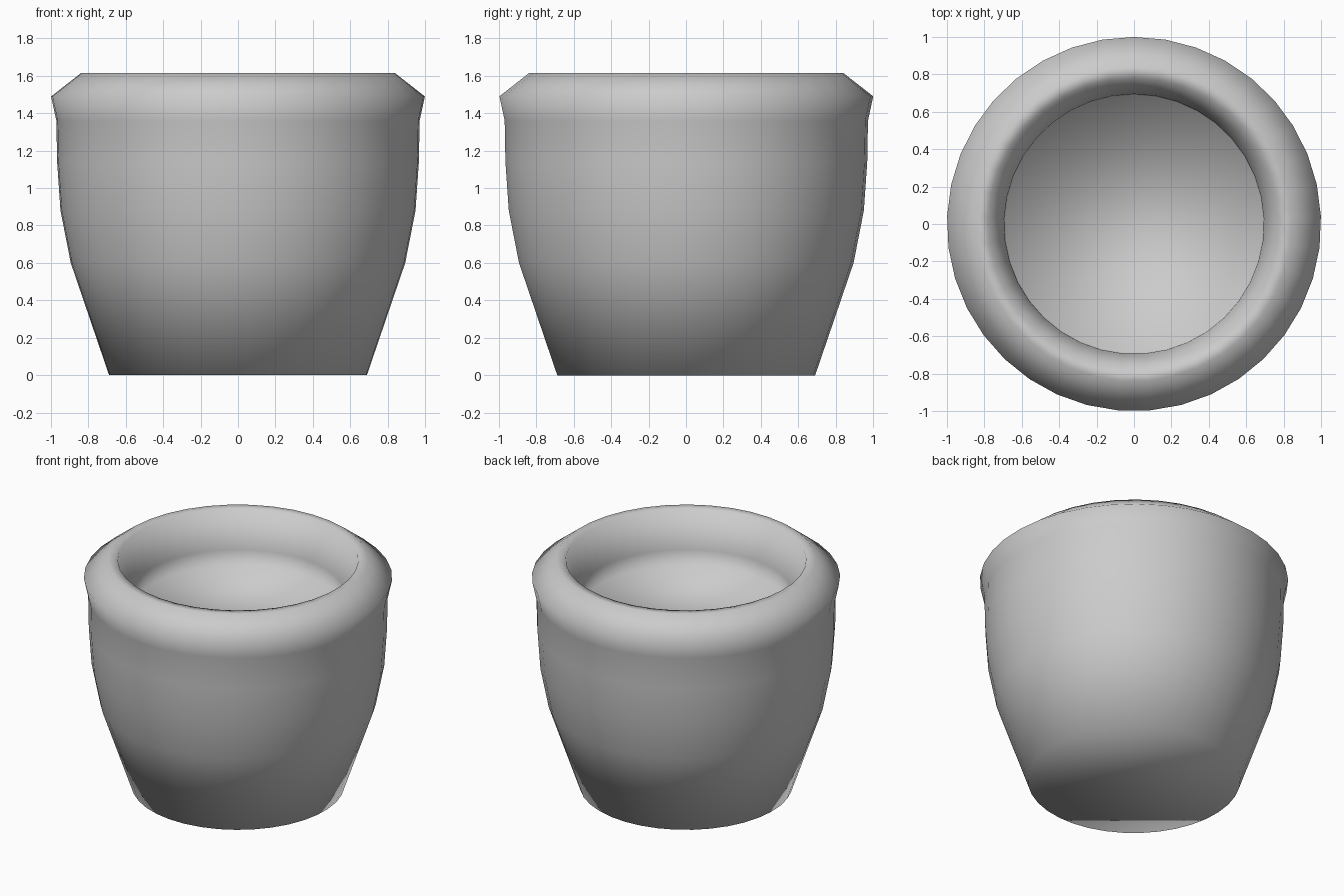
import bpy, bmesh, math

if "Cube" in bpy.data.objects:
    bpy.data.objects.remove(bpy.data.objects["Cube"])

SIDES = 37


def lathe(name, profile):
    """Closed, smooth-shaded turned shape from (radius, z) points, capped at both ends."""
    bm = bmesh.new()
    rings = []
    for r, z in profile:
        angles = [math.pi / 2 + 2 * math.pi * i / SIDES for i in range(SIDES)]
        rings.append([bm.verts.new((r * math.cos(a), r * math.sin(a), z)) for a in angles])
    for a, b in zip(rings, rings[1:]):
        for i in range(SIDES):
            j = (i + 1) % SIDES
            bm.faces.new((a[i], a[j], b[j], b[i]))
    bm.faces.new(rings[0][::-1])
    bm.faces.new(rings[-1])
    for f in bm.faces:
        f.smooth = True
    mesh = bpy.data.meshes.new(name)
    bm.to_mesh(mesh)
    bm.free()
    obj = bpy.data.objects.new(name, mesh)
    bpy.context.collection.objects.link(obj)
    return obj


# Pot: tapered wall, flared rim, inner lip and the sunken inside floor
lathe("plant_pot", [
    (0.69, 0.0), (0.895, 0.60), (0.95, 0.88), (0.968, 1.14), (0.972, 1.36),
    (1.0, 1.49), (0.84, 1.615),
    (0.78, 1.612), (0.695, 1.36), (0.69, 1.25),
])
